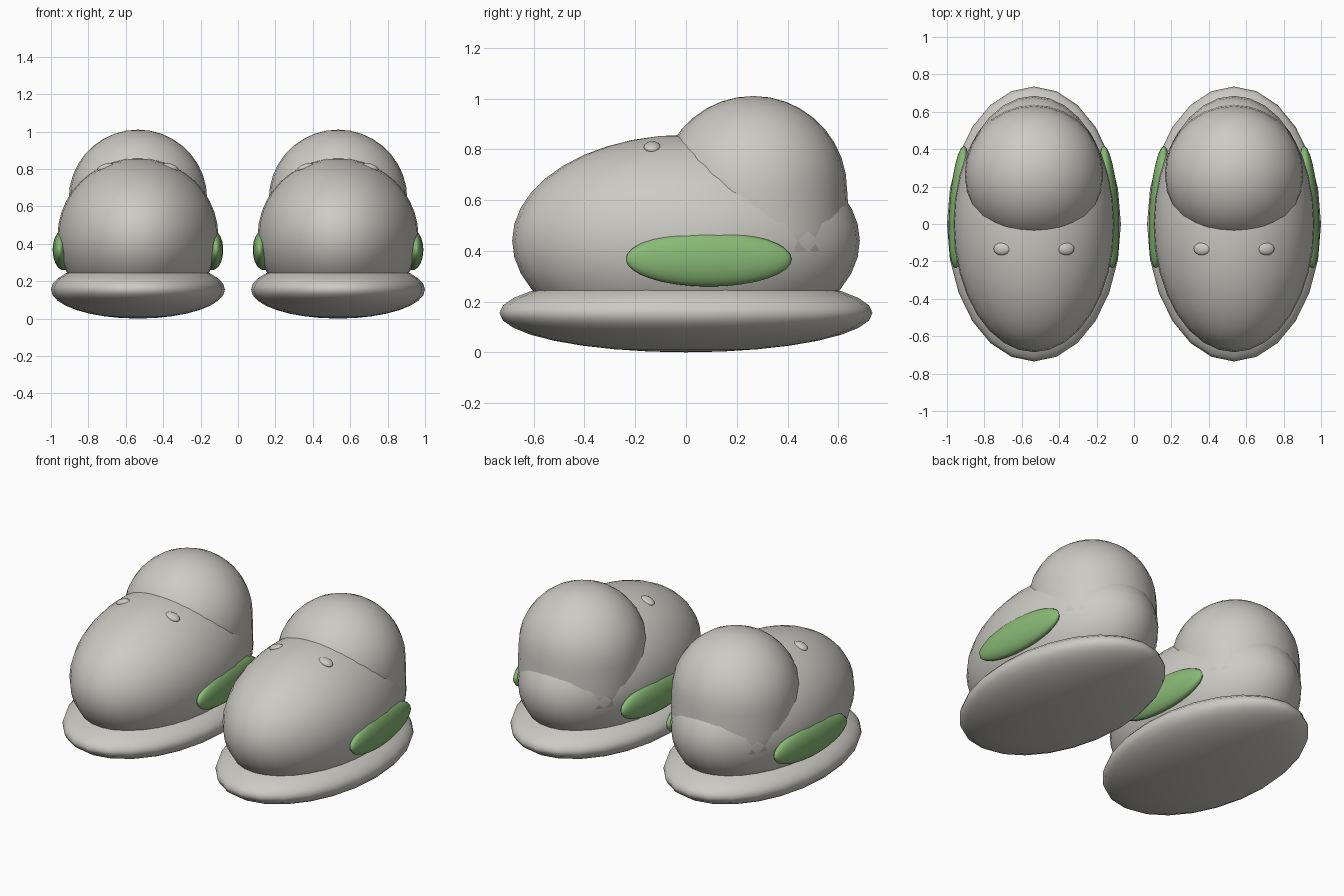
import bpy, math

if "Cube" in bpy.data.objects:
    bpy.data.objects.remove(bpy.data.objects["Cube"])


def material(name, rgb):
    m = bpy.data.materials.new(name)
    m.diffuse_color = (*rgb, 1.0)
    m.use_nodes = True
    m.node_tree.nodes["Principled BSDF"].inputs["Base Color"].default_value = m.diffuse_color
    return m


GREY = material("warm_grey", (0.60, 0.59, 0.55))
GREEN = material("leaf_green", (0.25, 0.49, 0.18))


def smooth(ob, mat):
    ob.data.materials.append(mat)
    ob.data.polygons.foreach_set("use_smooth", [True] * len(ob.data.polygons))


def ellipsoid(name, loc, radii, mat, rot=(0, 0, 0), segs=24, rings=16):
    bpy.ops.mesh.primitive_uv_sphere_add(segments=segs, ring_count=rings, radius=1,
                                         location=loc, rotation=rot)
    ob = bpy.context.object
    ob.name = name
    ob.scale = radii
    smooth(ob, mat)


def heel_dome(name, cx, segs=28):
    """Round dome running down into a slightly leaning column."""
    cy, cz, r = 0.265, 0.64, 0.37
    # profile entries: ring radius, height, ring centre y
    prof = [(r * math.cos(a), cz + r * math.sin(a), cy)
            for a in (math.radians(80 - 10 * i) for i in range(9))]
    prof += [(0.368, 0.56, 0.272), (0.365, 0.48, 0.28), (0.36, 0.40, 0.287), (0.29, 0.30, 0.28)]
    verts = [(cx, cy, cz + r)]
    for pr, z, y in prof:
        for k in range(segs):
            a = 2 * math.pi * k / segs
            verts.append((cx + pr * math.cos(a), y + pr * math.sin(a), z))
    faces = [(0, 1 + k, 1 + (k + 1) % segs) for k in range(segs)]
    for i in range(len(prof) - 1):
        a, b = 1 + i * segs, 1 + (i + 1) * segs
        for k in range(segs):
            n = (k + 1) % segs
            faces.append((a + k, b + k, b + n, a + n))
    last = 1 + (len(prof) - 1) * segs
    faces.append(tuple(last + k for k in reversed(range(segs))))
    me = bpy.data.meshes.new(name)
    me.from_pydata(verts, [], faces)
    ob = bpy.data.objects.new(name, me)
    bpy.context.collection.objects.link(ob)
    smooth(ob, GREY)


for shoe, cx in (("left", -0.535), ("right", 0.535)):
    # sole, slipper body and rounded heel
    ellipsoid(shoe + "_sole", (cx, 0, 0.155), (0.465, 0.735, 0.155), GREY)
    ellipsoid(shoe + "_body", (cx, 0, 0.44), (0.43, 0.685, 0.417), GREY, segs=32, rings=20)
    heel_dome(shoe + "_heel_dome", cx)
    for side, s in (("a", -1), ("b", 1)):
        # green side pads, turned in towards the heel
        ellipsoid(f"{shoe}_side_pad_{side}", (cx + s * 0.397, 0.09, 0.367),
                  (0.055, 0.328, 0.108), GREEN, (0, 0, s * math.radians(4)))
        # small raised buttons on the top
        ellipsoid(f"{shoe}_button_{side}", (cx + s * 0.172, -0.133, 0.808),
                  (0.046, 0.034, 0.020), GREY, (0, s * math.radians(17), 0), 16, 10)
